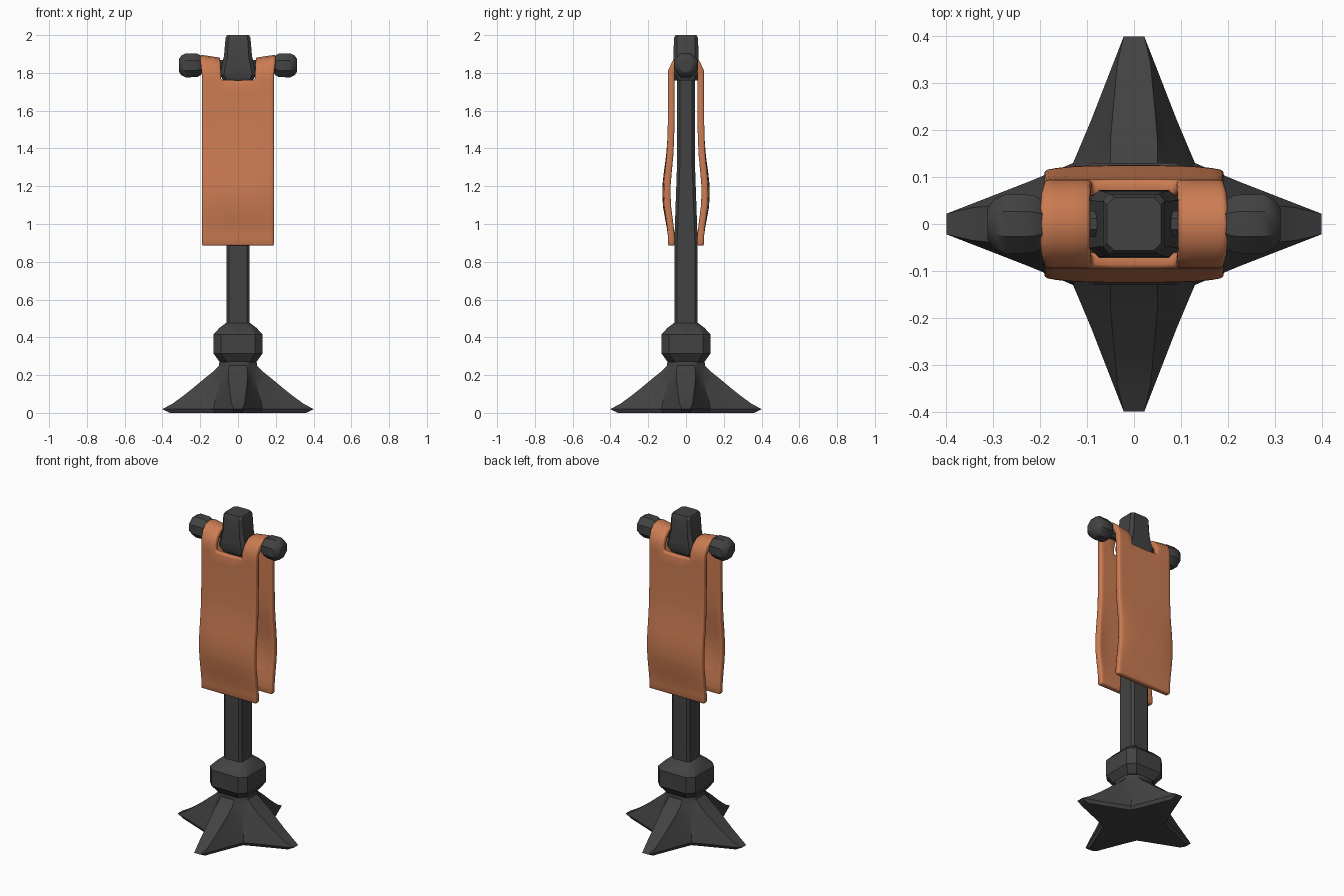
import bpy, bmesh, math
from mathutils import Matrix

if "Cube" in bpy.data.objects:
    bpy.data.objects.remove(bpy.data.objects["Cube"])


def material(name, rgb):
    m = bpy.data.materials.new(name)
    m.diffuse_color = (*rgb, 1)
    m.use_nodes = True
    m.node_tree.nodes["Principled BSDF"].inputs["Base Color"].default_value = m.diffuse_color
    return m


IRON = material("dark iron", (0.055, 0.055, 0.055))
CLOTH = material("orange cloth", (0.60, 0.20, 0.085))


def finish(name, bm, mat, angle=30):
    bmesh.ops.recalc_face_normals(bm, faces=bm.faces)
    me = bpy.data.meshes.new(name)
    bm.to_mesh(me)
    bm.free()
    me.materials.append(mat)
    ob = bpy.data.objects.new(name, me)
    bpy.context.collection.objects.link(ob)
    bpy.ops.object.select_all(action='DESELECT')
    ob.select_set(True)
    bpy.context.view_layer.objects.active = ob
    bpy.ops.object.shade_smooth_by_angle(angle=math.radians(angle))
    return ob


def loft(name, rings, mat, matrix=None):
    """Skin a stack of closed rings and cap both ends."""
    bm = bmesh.new()
    loops = [[bm.verts.new(p) for p in ring] for ring in rings]
    n = len(loops[0])
    for a, b in zip(loops, loops[1:]):
        for i in range(n):
            j = (i + 1) % n
            bm.faces.new((a[i], a[j], b[j], b[i]))
    bm.faces.new(loops[0][::-1])
    bm.faces.new(loops[-1])
    if matrix:
        bm.transform(matrix)
    return finish(name, bm, mat)


def chamfered(z, hx, hy, c):
    """Rectangle with cut corners at height z."""
    return [(hx, -hy + c, z), (hx, hy - c, z), (hx - c, hy, z), (-hx + c, hy, z),
            (-hx, hy - c, z), (-hx, -hy + c, z), (-hx + c, -hy, z), (hx - c, -hy, z)]


def star(z, tip, tip_w, mid, mid_w, valley):
    """Four-legged outline at height z."""
    quarter = [(tip, -tip_w), (tip, tip_w), (mid, mid_w), (valley, valley), (mid_w, mid)]
    ring = []
    for k in range(4):
        c, s = ((1, 0), (0, 1), (-1, 0), (0, -1))[k]
        ring += [(x * c - y * s, x * s + y * c, z) for x, y in quarter]
    return ring


# four-legged foot
loft("foot", [star(*r) for r in (
    (0.00, 0.36, 0.025, 0.21, 0.085, 0.122),
    (0.02, 0.40, 0.022, 0.22, 0.092, 0.13),
    (0.05, 0.345, 0.035, 0.21, 0.085, 0.125),
    (0.09, 0.29, 0.04, 0.19, 0.075, 0.115),
    (0.13, 0.24, 0.045, 0.165, 0.07, 0.103),
    (0.18, 0.18, 0.05, 0.135, 0.065, 0.09),
    (0.22, 0.13, 0.05, 0.112, 0.062, 0.082),
    (0.25, 0.10, 0.045, 0.092, 0.06, 0.075),
    (0.29, 0.098, 0.045, 0.09, 0.06, 0.073))], IRON)

# collar above the foot
loft("collar", [chamfered(*r) for r in (
    (0.27, 0.098, 0.098, 0.035), (0.315, 0.13, 0.13, 0.04),
    (0.415, 0.13, 0.13, 0.04), (0.45, 0.098, 0.098, 0.035),
    (0.475, 0.065, 0.065, 0.02))], IRON)

# pole
loft("pole", [chamfered(z, 0.062, 0.048 if z > 1 else 0.062, 0.015)
              for z in (0.44, 0.9, 1.3, 1.80)], IRON)

# flared finial on top of the pole
loft("finial", [chamfered(*r) for r in (
    (1.76, 0.08, 0.06, 0.02), (1.79, 0.095, 0.072, 0.02),
    (1.83, 0.088, 0.07, 0.02), (1.89, 0.074, 0.066, 0.018),
    (1.985, 0.066, 0.064, 0.015), (2.0, 0.058, 0.056, 0.015))], IRON)

# crossbar and its two end knobs, lofted along x
for side, label in ((-1, "left"), (1, "right")):
    turn = Matrix.Translation((0, 0, 1.84)) @ Matrix.Rotation(side * math.pi / 2, 4, 'Y')
    loft(label + "_crossbar", [chamfered(x, r, r, r * 0.58) for x, r in (
        (0.0, 0.028), (0.19, 0.028), (0.195, 0.05), (0.215, 0.062),
        (0.275, 0.064), (0.30, 0.052), (0.313, 0.033))], IRON, turn)

# cloth draped over the crossbar: half profile as (z, y), mirrored to the back
half = [(0.885, 0.077), (0.93, 0.077), (0.98, 0.084), (1.03, 0.093), (1.09, 0.104),
        (1.15, 0.108), (1.21, 0.107), (1.28, 0.099), (1.36, 0.088), (1.46, 0.080),
        (1.60, 0.078), (1.70, 0.078), (1.765, 0.078), (1.81, 0.077), (1.85, 0.060),
        (1.874, 0.032)]
profile = [(-y, z) for z, y in half] + [(0, 1.879)] + [(y, z) for z, y in half[::-1]]
xs = [-0.19, -0.165, -0.13, -0.09, -0.045, 0, 0.045, 0.09, 0.13, 0.165, 0.19]
bm = bmesh.new()
grid = []
for y, z in profile:
    row = []
    for x in xs:
        edge = abs(x) / 0.19
        yy, zz, xx = y, z, x
        if z < 1.45 and abs(y) > 0.08:      # belly is softer at the side edges
            yy = math.copysign(0.077 + (abs(y) - 0.077) * (1 - 0.35 * edge ** 4), y)
        if z > 1.75:                        # straps sag inward and spread outward
            zz -= 0.03 * (1 - edge) * min(1, (z - 1.75) / 0.1)
            xx *= 1 + 0.06 * max(0, (z - 1.79) / 0.09)
        row.append(bm.verts.new((xx, yy, zz)))
    grid.append(row)
for i in range(len(profile) - 1):
    for j in range(len(xs) - 1):
        mid_z = (profile[i][1] + profile[i + 1][1]) / 2
        if mid_z > 1.77 and abs(xs[j] + xs[j + 1]) / 2 < 0.09:
            continue                        # opening around the finial
        bm.faces.new((grid[i][j], grid[i][j + 1], grid[i + 1][j + 1], grid[i + 1][j]))
bmesh.ops.delete(bm, geom=[v for v in bm.verts if not v.link_faces], context='VERTS')
banner = finish("banner_cloth", bm, CLOTH, 50)
thick = banner.modifiers.new("thickness", 'SOLIDIFY')
thick.thickness = 0.035
thick.offset = 0
bevel = banner.modifiers.new("soft_edges", 'BEVEL')
bevel.width = 0.009
bevel.segments = 2
bevel.limit_method = 'ANGLE'
bevel.angle_limit = math.radians(60)
